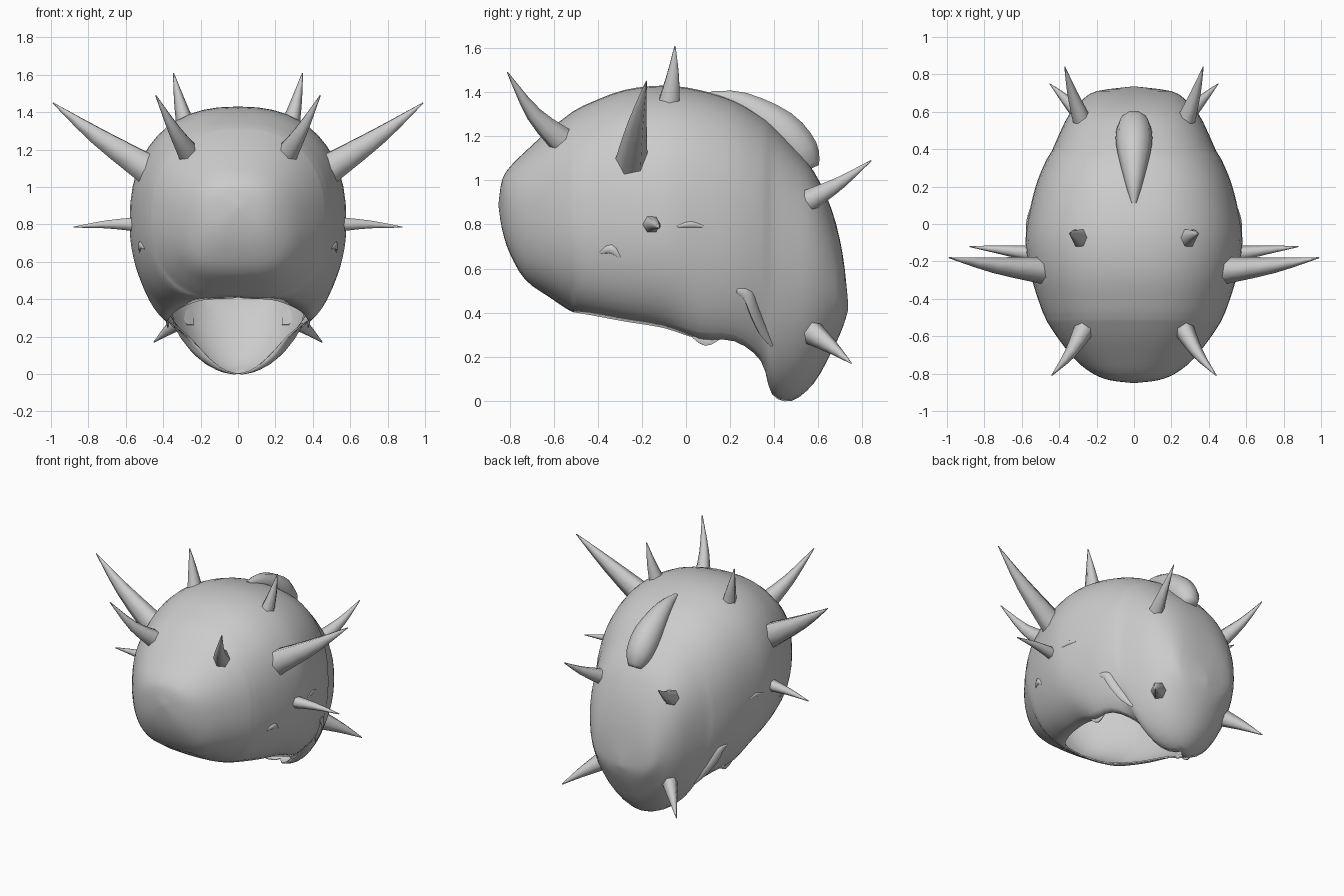
import bpy, bmesh, math
from mathutils import Vector
from mathutils.bvhtree import BVHTree

cube = bpy.data.objects.get("Cube")
if cube:
    bpy.data.objects.remove(cube, do_unlink=True)

grey = bpy.data.materials.new("plain_grey")
grey.use_nodes = True
grey.diffuse_color = (0.6, 0.6, 0.6, 1)
grey.node_tree.nodes["Principled BSDF"].inputs["Base Color"].default_value = (0.6, 0.6, 0.6, 1)


def loft(name, rings, closed, angle):
    """Skin a list of equal-length point rings and cap their ends."""
    bm = bmesh.new()
    rows = [[bm.verts.new(p) for p in ring] for ring in rings]
    count = len(rows[0])
    for a, b in zip(rows, rows[1:]):
        for i in range(count if closed else count - 1):
            j = (i + 1) % count
            bm.faces.new((a[i], a[j], b[j], b[i]))
    bm.faces.new(rows[0])
    bm.faces.new(rows[-1])
    bmesh.ops.remove_doubles(bm, verts=bm.verts, dist=0.0005)
    bmesh.ops.recalc_face_normals(bm, faces=bm.faces)
    mesh = bpy.data.meshes.new(name)
    bm.to_mesh(mesh)
    bm.free()
    mesh.materials.append(grey)
    obj = bpy.data.objects.new(name, mesh)
    bpy.context.collection.objects.link(obj)
    bpy.ops.object.select_all(action='DESELECT')
    obj.select_set(True)
    bpy.context.view_layer.objects.active = obj
    bpy.ops.object.shade_smooth_by_angle(angle=math.radians(angle))
    return obj


def spline(points, steps):
    """Catmull-Rom interpolation of points of any dimension."""
    result = []
    last = len(points) - 1
    for k in range(last):
        p, q = Vector(points[k]), Vector(points[k + 1])
        before = Vector(points[max(k - 1, 0)])
        after = Vector(points[min(k + 2, last)])
        for s in range(steps):
            t = s / steps
            result.append(q * t + p * (1 - t) + t * (1 - t) / 2 * (
                (1 - t) * (q - before - 2 * (q - p)) - t * (after - p - 2 * (q - p))))
    return result + [Vector(points[last])]


def tube(name, path, radii, sides=6, flat=1.0, steps=3):
    """Tapered tube along a curved path; flat squeezes one axis."""
    knots = spline([(*p, r) for p, r in zip(path, radii)], steps)
    rings = []
    for k, knot in enumerate(knots):
        ahead = knots[min(k + 1, len(knots) - 1)].xyz - knots[max(k - 1, 0)].xyz
        forward = ahead.normalized()
        up = Vector((0, 0, 1)) if abs(forward.z) < 0.9 else Vector((0, 1, 0))
        side = forward.cross(up).normalized()
        top = side.cross(forward)
        ring = []
        for i in range(sides):
            a = math.tau * i / sides
            ring.append(knot.xyz + knot.w * (math.cos(a) * side * flat + math.sin(a) * top))
        rings.append(ring)
    return loft(name, rings, True, 70)


def both_sides(name, path, *args, **kwargs):
    for label, sign in (("left", 1), ("right", -1)):
        mirrored = [(sign * x, y, z) for x, y, z in path]
        tube(label + "_" + name, mirrored, *args, **kwargs)


# Shell stations: y, top, height of widest point, rim height, half width, rim half width
stations = [
    (-.85, .9, .89, .88, .01, 0), (-.835, 1, .88, .78, .13, 0),
    (-.8, 1.06, .86, .67, .22, 0), (-.73, 1.13, .83, .55, .31, 0),
    (-.62, 1.23, .82, .47, .4, 0), (-.53, 1.3, .82, .41, .46, 0),
    (-.5, 1.32, .82, .4, .475, .13), (-.44, 1.35, .82, .39, .5, .21),
    (-.28, 1.41, .82, .36, .55, .29), (-.1, 1.43, .8, .33, .58, .34),
    (.06, 1.41, .8, .28, .56, .38), (.22, 1.36, .77, .27, .52, .36),
    (.34, 1.29, .73, .18, .47, .25), (.39, 1.25, .7, .03, .44, .1),
    (.48, 1.16, .66, 0, .4, 0), (.58, 1.04, .62, .08, .35, 0),
    (.66, .87, .55, .22, .28, 0), (.71, .67, .48, .33, .2, 0),
    (.735, .45, .43, .41, .01, 0)]


def section(station):
    y, top, mid, rim, wide, gap = station
    gap = max(gap, 0)
    end = math.radians(90 - 30 * min(1, gap / .4))
    fullness = .85 + .4 * y
    half = []
    for i in range(13):
        a = math.pi / 2 * i / 12
        half.append((wide * math.sin(a) ** .84, mid + (top - mid) * math.cos(a) ** .84))
    for i in range(1, 11):
        s = end * i / 10
        inward = max(0, (math.cos(s) - math.cos(end)) / (1 - math.cos(end)))
        x = gap + (wide - gap) * inward ** fullness
        half.append((x, mid - (mid - rim) * math.sin(s) / math.sin(end)))
    left = [(x, y, z) for x, z in reversed(half)]
    return left + [(-x, y, z) for x, z in half[1:]]


shell = loft("helmet_shell", [section(s) for s in spline(stations, 3)], False, 60)
wall = shell.modifiers.new("wall", 'SOLIDIFY')
wall.thickness = 0.01
wall.offset = -1

# Spikes: name, base, bend, tip, base radius, width ratio
spikes = [
    ("front_spike", (.26, -.55, 1.17), (.34, -.69, 1.3), (.44, -.81, 1.49), .068, .85),
    ("long_side_spike", (.46, -.25, 1.08), (.75, -.22, 1.27), (.99, -.18, 1.45), .095, .8),
    ("small_side_spike", (.53, -.16, .8), (.7, -.14, .8), (.88, -.12, .785), .045, 1),
    ("top_spike", (.28, -.08, 1.33), (.315, -.06, 1.47), (.345, -.05, 1.61), .06, .85),
    ("upper_back_spike", (.28, .56, .91), (.33, .7, .99), (.37, .84, 1.09), .055, .9),
    ("lower_back_spike", (.27, .57, .31), (.36, .66, .245), (.45, .75, .17), .06, .85)]
for name, base, bend, tip, radius, ratio in spikes:
    both_sides(name, [base, bend, tip], [radius, radius * .55, .003], flat=ratio)

# Crest lying along the back of the crown
tube("crest", [(0, .11, 1.39), (0, .25, 1.35), (0, .42, 1.235), (0, .52, 1.125), (0, .56, 1.05)],
     [.015, .055, .095, .09, .05], sides=10)

# Low reliefs following the shell: ear curl, cheek bump and temple ridge
tree = BVHTree.FromPolygons([v.co for v in shell.data.vertices],
                            [p.vertices for p in shell.data.polygons])


def relief(name, outline, radii):
    path = [tree.ray_cast(Vector((2, y, z)), Vector((-1, 0, 0)))[0] for y, z in outline]
    both_sides(name, path, radii, sides=8, flat=.5)


relief("ear_curl", [(.23, .5), (.28, .48), (.31, .41), (.35, .32), (.39, .25)],
       [.01, .03, .035, .03, .008])
relief("cheek_bump", [(-.39, .67), (-.34, .69), (-.3, .65)], [.005, .022, .005])
relief("temple_ridge", [(-.04, .79), (.02, .8), (.08, .79)], [.004, .014, .004])

# Small tab hanging from the rim
both_sides("rim_tab", [(.385, .03, .29), (.375, .09, .265), (.375, .15, .28)],
           [.004, .018, .004], flat=.4)
